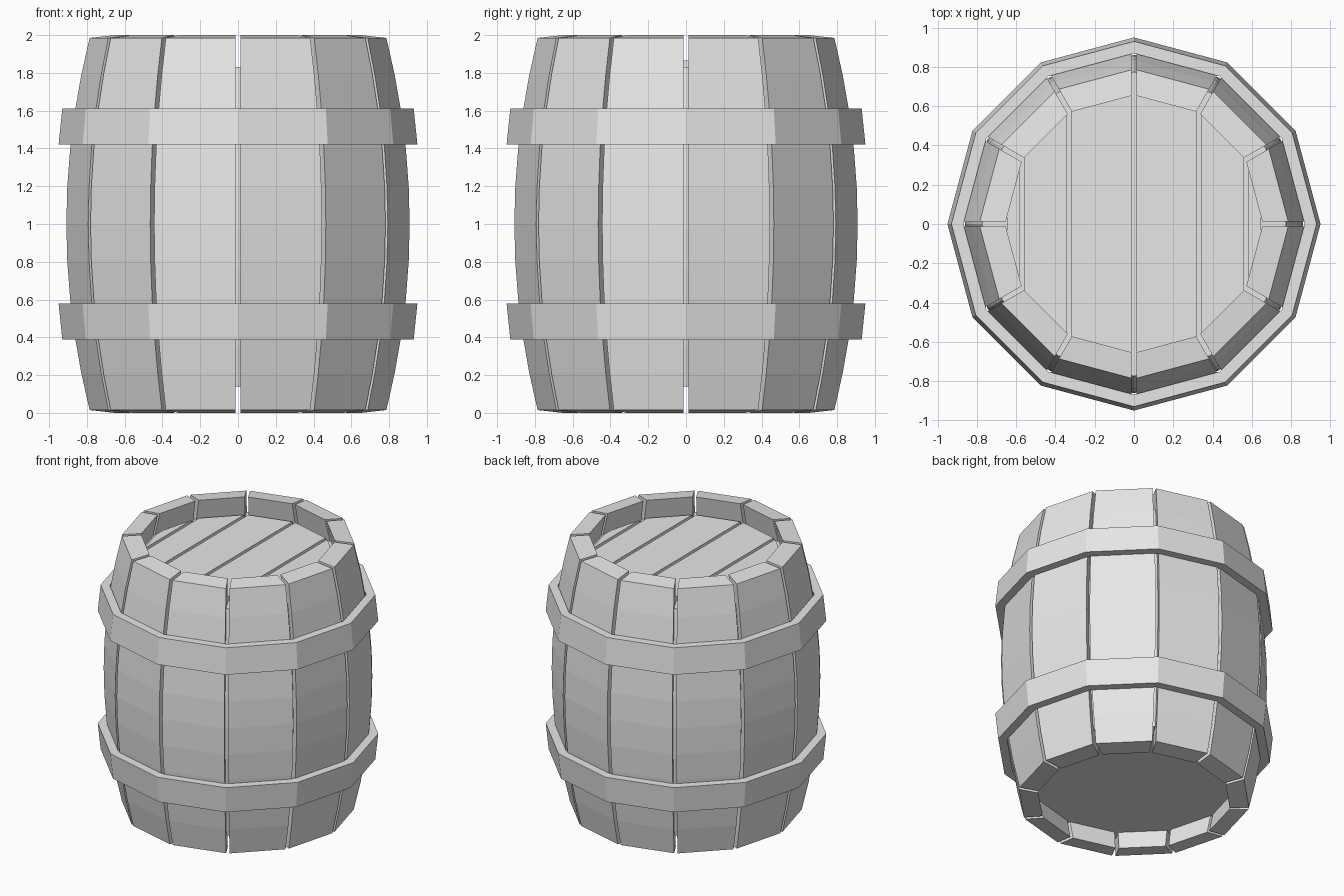
import bpy
import bmesh
from math import sin, cos, pi, radians

SIDES = 12
STEP = 2 * pi / SIDES
GAP = 0.012          # half of the gap between neighbouring boards
THICK = 0.132        # stave thickness

cube = bpy.data.objects.get("Cube")
if cube:
    bpy.data.objects.remove(cube, do_unlink=True)

grey = bpy.data.materials.new("plain_grey")
grey.use_nodes = True
grey.diffuse_color = (0.8, 0.8, 0.8, 1)
grey.node_tree.nodes["Principled BSDF"].inputs["Base Color"].default_value = (0.8, 0.8, 0.8, 1)


def loft(name, rings, closed=False):
    """Skin a list of equal-length point rings; cap the ends unless closed."""
    bm = bmesh.new()
    rows = [[bm.verts.new(p) for p in ring] for ring in rings]
    n = len(rows[0])
    pairs = list(zip(rows, rows[1:]))
    if closed:
        pairs.append((rows[-1], rows[0]))
    else:
        bm.faces.new(rows[0])
        bm.faces.new(rows[-1])
    for a, b in pairs:
        for i in range(n):
            j = (i + 1) % n
            bm.faces.new((a[i], a[j], b[j], b[i]))
    bmesh.ops.recalc_face_normals(bm, faces=bm.faces)
    mesh = bpy.data.meshes.new(name)
    bm.to_mesh(mesh)
    bm.free()
    mesh.materials.append(grey)
    obj = bpy.data.objects.new(name, mesh)
    bpy.context.collection.objects.link(obj)
    return obj


def bulge(z):
    """Corner radius of the barrel at a height."""
    return 0.912 - 0.127 * (z - 1) ** 2


def polygon(r, z):
    return [(r * cos(k * STEP), r * sin(k * STEP), z) for k in range(SIDES)]


def heights(low, high, count):
    return [low + (high - low) * i / count for i in range(count + 1)]


# Curved staves, one per side, separated by narrow gaps
def stave_section(z):
    r_out = bulge(z)
    r_in, z_in = r_out - THICK, z + 0.015 * (z - 1)
    ring = []
    for r, side, h in ((r_out, -1, z), (r_out, 1, z), (r_in, 1, z_in), (r_in, -1, z_in)):
        half = r * sin(STEP / 2) - GAP / cos(STEP / 2)
        ring.append((r * cos(STEP / 2), side * half, h))
    return ring


for k in range(SIDES):
    stave = loft(f"stave_{k + 1}", [stave_section(z) for z in heights(0.015, 1.985, 10)])
    stave.rotation_euler.z = (k + 0.5) * STEP

# Inner body closing the gaps and forming the recessed bottom
loft("inner_body", [polygon(bulge(z) - 0.05, z) for z in heights(0.14, 1.83, 8)])

# Lid planks, split between the corners of the lid outline
LID = 0.66
for k in range(SIDES // 2):
    a, b = (k + 1) * STEP, k * STEP
    x0, x1 = LID * cos(a), LID * cos(b)
    y0, y1 = LID * sin(a), LID * sin(b)
    slope = (y1 - y0) / (x1 - x0)
    x0, y0 = x0 + GAP, y0 + GAP * slope
    x1, y1 = x1 - GAP, y1 - GAP * slope
    outline = ((x0, -y0), (x1, -y1), (x1, y1), (x0, y0))
    loft(f"lid_plank_{k + 1}", [[(x, y, z) for x, y in outline] for z in (1.82, 1.865)])

# Two hoops, mirrored about the middle height
HOOP = ((0.95, 0.42), (0.93, 0.612), (0.869, 0.612), (0.88, 0.42))
for name, sign in (("upper_hoop", 1), ("lower_hoop", -1)):
    loft(name, [polygon(r, 1 + sign * z) for r, z in HOOP], closed=True)
